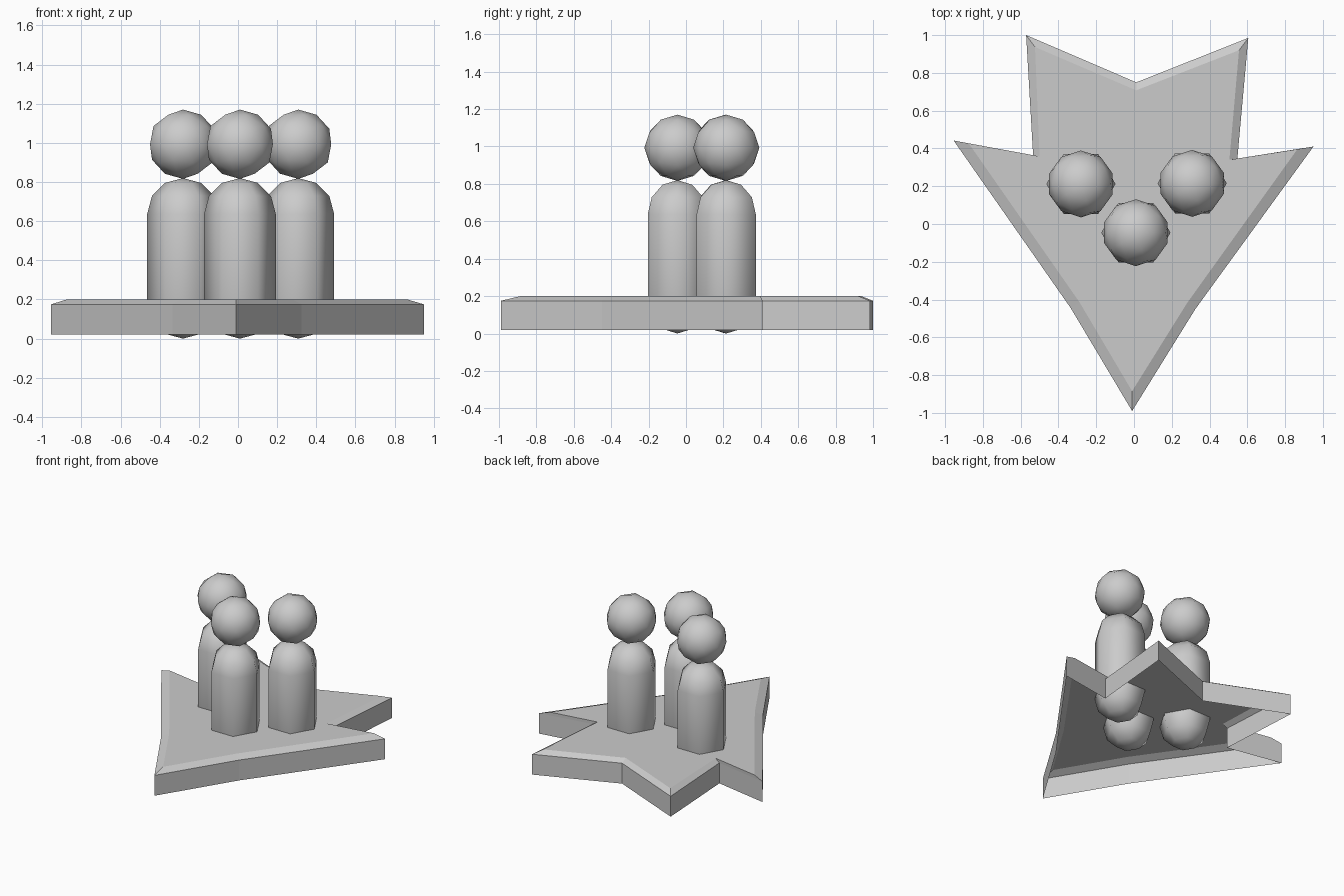
import bpy, bmesh, math

if "Cube" in bpy.data.objects:
    bpy.data.objects.remove(bpy.data.objects["Cube"])


def make_object(name, bm, smooth=False):
    bmesh.ops.recalc_face_normals(bm, faces=bm.faces)
    mesh = bpy.data.meshes.new(name)
    bm.to_mesh(mesh)
    bm.free()
    for p in mesh.polygons:
        p.use_smooth = smooth
    obj = bpy.data.objects.new(name, mesh)
    bpy.context.collection.objects.link(obj)
    return obj


# Platform: star-like plate with bevelled rim, hollow underneath
outer = [(-0.01, -0.99), (0.325, -0.45), (0.95, 0.41), (0.547, 0.344), (0.605, 0.985),
         (0.012, 0.75), (-0.571, 1.0), (-0.534, 0.362), (-0.955, 0.442), (-0.335, -0.445)]
inner = [(-0.01, -0.885), (0.28, -0.42), (0.865, 0.396), (0.505, 0.34), (0.556, 0.92),
         (0.012, 0.708), (-0.524, 0.937), (-0.5, 0.358), (-0.875, 0.427), (-0.288, -0.415)]
bm = bmesh.new()
rings = [[bm.verts.new((x, y, z)) for x, y in pts]
         for pts, z in ((outer, 0.02), (outer, 0.175), (inner, 0.2))]
for low, high in zip(rings, rings[1:]):
    for i in range(len(low)):
        j = (i + 1) % len(low)
        bm.faces.new((low[i], low[j], high[j], high[i]))
bm.faces.new(rings[-1])
make_object("platform", bm)


# Six-sided capsule body
def add_body(name, x, y, r=0.183, height=0.82, sides=6, steps=3):
    prof = []
    for end, sign in ((r, -1), (height - r, 1)):
        arc = [(r * math.cos(a), end + sign * r * math.sin(a))
               for a in (k * math.pi / 2 / steps for k in range(steps))]
        prof += arc[::-1] if sign < 0 else arc
    bm = bmesh.new()
    loops = [[bm.verts.new((x + rad * math.cos(k * math.tau / sides),
                            y + rad * math.sin(k * math.tau / sides), z))
              for k in range(sides)] for rad, z in prof]
    bottom, top = bm.verts.new((x, y, 0)), bm.verts.new((x, y, height))
    for k in range(sides):
        n = (k + 1) % sides
        for lo, hi in zip(loops, loops[1:]):
            bm.faces.new((lo[k], lo[n], hi[n], hi[k]))
        bm.faces.new((bottom, loops[0][n], loops[0][k]))
        bm.faces.new((top, loops[-1][k], loops[-1][n]))
    make_object(name, bm, smooth=True)


# Faceted ball head
def add_head(name, x, y, z=0.993, r=0.177):
    bm = bmesh.new()
    bmesh.ops.create_icosphere(bm, subdivisions=2, radius=r)
    bmesh.ops.translate(bm, verts=bm.verts, vec=(x, y, z))
    make_object(name, bm, smooth=True)


# Three standing pegs
for label, x, y in (("front", 0.01, -0.046), ("left", -0.281, 0.212), ("right", 0.308, 0.215)):
    add_body(label + "_body", x, y)
    add_head(label + "_head", x, y)
